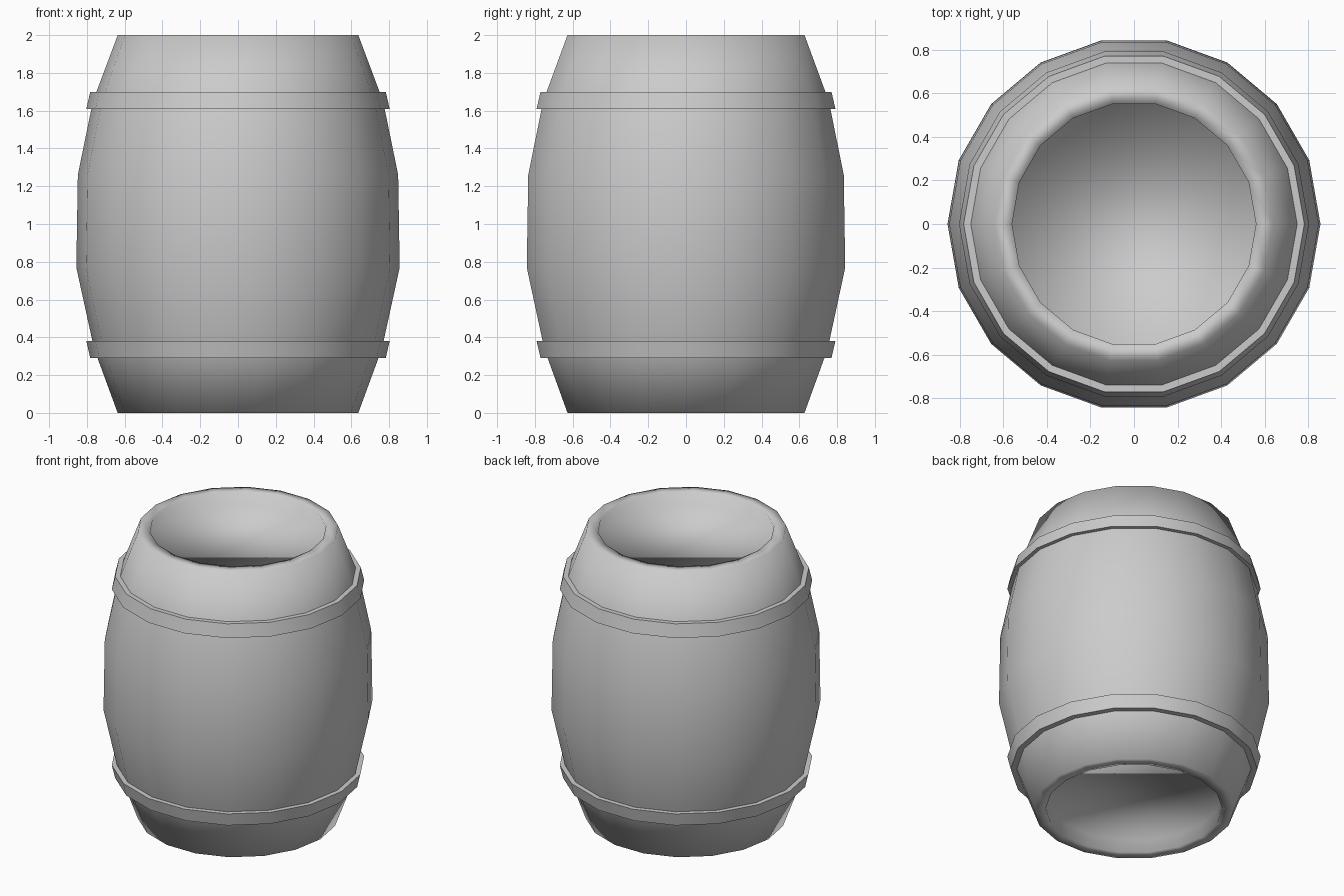
import bpy, bmesh
from math import cos, sin, pi, radians

if "Cube" in bpy.data.objects:
    bpy.data.objects.remove(bpy.data.objects["Cube"])

SIDES = 18


def lathe(name, profile, closed=False):
    """Spin (radius, z) points round z; open profiles get end caps."""
    bm = bmesh.new()
    rings = [[bm.verts.new((r * cos(2 * pi * i / SIDES), r * sin(2 * pi * i / SIDES), z))
              for i in range(SIDES)] for r, z in profile]
    pairs = list(zip(rings, rings[1:]))
    if closed:
        pairs.append((rings[-1], rings[0]))
    for a, b in pairs:
        for i in range(SIDES):
            j = (i + 1) % SIDES
            bm.faces.new((a[i], a[j], b[j], b[i]))
    if not closed:
        bm.faces.new(rings[0])
        bm.faces.new(rings[-1])
    bmesh.ops.recalc_face_normals(bm, faces=bm.faces)
    mesh = bpy.data.meshes.new(name)
    bm.to_mesh(mesh)
    bm.free()
    for p in mesh.polygons:
        p.use_smooth = True
    obj = bpy.data.objects.new(name, mesh)
    bpy.context.collection.objects.link(obj)
    return obj


# Barrel body: bulging staves with a shallow recessed head at each end
lathe("barrel_body", [
    (0.56, 0.09), (0.56, 0), (0.637, 0), (0.762, 0.34), (0.856, 0.77),
    (0.848, 1.26), (0.768, 1.65), (0.637, 2), (0.56, 2), (0.56, 1.91)])

# Hoops: tapered bands following the bulge
hoops = [
    lathe("lower_hoop", [(0.74, 0.29), (0.782, 0.29), (0.803, 0.38), (0.765, 0.38)], True),
    lathe("upper_hoop", [(0.765, 1.61), (0.803, 1.61), (0.782, 1.70), (0.74, 1.70)], True)]
for hoop in hoops:
    bpy.ops.object.select_all(action='DESELECT')
    hoop.select_set(True)
    bpy.context.view_layer.objects.active = hoop
    bpy.ops.object.shade_smooth_by_angle(angle=radians(30))
